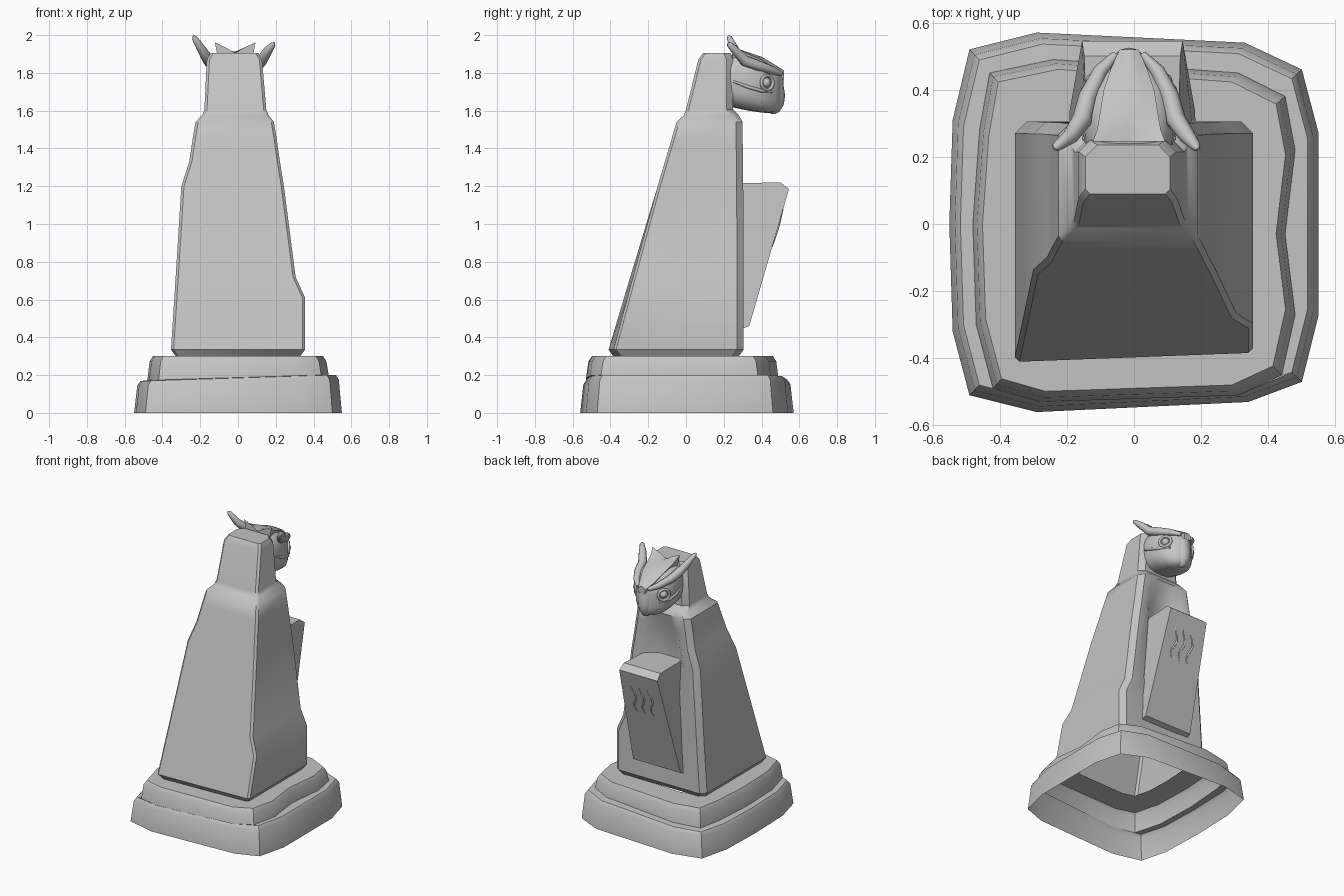
import bpy, bmesh, math
from mathutils import Vector

old = bpy.data.objects.get("Cube")
if old:
    bpy.data.objects.remove(old, do_unlink=True)

stone = bpy.data.materials.new("grey stone")
stone.use_nodes = True
stone.diffuse_color = (0.55, 0.55, 0.55, 1)
stone.node_tree.nodes["Principled BSDF"].inputs["Base Color"].default_value = stone.diffuse_color


def finish(obj, angle=35):
    obj.data.materials.clear()
    obj.data.materials.append(stone)
    bpy.ops.object.select_all(action="DESELECT")
    obj.select_set(True)
    bpy.context.view_layer.objects.active = obj
    bpy.ops.object.shade_smooth_by_angle(angle=math.radians(angle))
    return obj


def loft(name, rings, start=False, end=False, angle=35):
    """Skin a list of equal-length rings of points."""
    bm = bmesh.new()
    loops = [[bm.verts.new(p) for p in r] for r in rings]
    n = len(loops[0])
    for a, b in zip(loops, loops[1:]):
        for i in range(n):
            j = (i + 1) % n
            bm.faces.new((a[i], a[j], b[j], b[i]))
    if start:
        bm.faces.new(loops[0][::-1])
    if end:
        bm.faces.new(loops[-1])
    if start and end:
        bmesh.ops.recalc_face_normals(bm, faces=bm.faces)
    mesh = bpy.data.meshes.new(name)
    bm.to_mesh(mesh)
    bm.free()
    obj = bpy.data.objects.new(name, mesh)
    bpy.context.collection.objects.link(obj)
    return finish(obj, angle)


def tube(name, points, radii):
    """Round rod through points, with a radius at each."""
    curve = bpy.data.curves.new(name, "CURVE")
    curve.dimensions = "3D"
    curve.bevel_depth = 1
    curve.bevel_resolution = 2
    curve.use_fill_caps = True
    line = curve.splines.new("POLY")
    line.points.add(len(points) - 1)
    for p, co, r in zip(line.points, points, radii):
        p.co = (*co, 1)
        p.radius = r
    obj = bpy.data.objects.new(name, curve)
    bpy.context.collection.objects.link(obj)
    bpy.ops.object.select_all(action="DESELECT")
    obj.select_set(True)
    bpy.context.view_layer.objects.active = obj
    bpy.ops.object.convert(target="MESH")
    return finish(bpy.context.view_layer.objects.active, 50)


# Two-step plinth: hollow, open underneath
lower = [(-.55, 0), (-.54, -.32), (-.49, -.51), (-.29, -.56), (.34, -.53), (.5, -.47), (.55, -.27),
         (.55, 0), (.55, .27), (.5, .46), (.33, .54), (-.29, .57), (-.49, .52), (-.54, .31)]
upper = [(-.48, 0), (-.47, -.3), (-.42, -.49), (-.28, -.53), (.31, -.51), (.44, -.45), (.48, -.27),
         (.45, -.03), (.48, .22), (.45, .38), (.31, .45), (-.24, .49), (-.43, .45), (-.46, .28)]


def step(outline, scale, z, tilt=0.0):
    return [(x * scale, y * scale, z + tilt * x) for x, y in outline]


loft("plinth", [step(lower, 1, 0), step(lower, .97, .16, .03), step(lower, .94, .185, .03),
                step(upper, 1, .187, .03), step(upper, .975, .272), step(upper, .94, .3),
                step(upper, .6, .3)])

# Leaning body and narrow tower: z, right x, left x, front y, back y, recess depth
levels = [(.3, -.33, .33, -.385, .28, 0), (.335, -.355, .355, -.41, .305, 0),
          (.61, -.337, .355, -.328, .305, .01), (.72, -.33, .305, -.295, .305, .02),
          (1.2, -.3, .243, -.15, .303, .07), (1.33, -.258, .222, -.112, .302, .06),
          (1.45, -.24, .205, -.076, .3, .03), (1.54, -.225, .19, -.05, .3, 0),
          (1.575, -.19, .162, -.012, .28, 0), (1.605, -.178, .15, 0, .25, 0),
          (1.87, -.165, .127, .065, .25, 0), (1.905, -.145, .107, .09, .235, 0)]


def body_ring(z, xa, xb, front, back, recess):
    m, w, c, e = (xa + xb) / 2, xb - xa, .035, .014
    skew = .03 * max(0, 1.2 - z)
    flat = [(xa, front + e), (xa + e, front), (xb - e, front + skew), (xb, front + skew + e),
            (xb, back - c), (xb - c, back), (m + w * .3, back), (m + w * .15, back - recess),
            (m - w * .15, back - recess), (m - w * .3, back), (xa + c, back), (xa, back - c)]
    return [(x, y, z) for x, y in flat]


loft("body", [body_ring(*lv) for lv in levels], end=True)

# Sloping tablet on the back
tablet = [(.2, 1.215, .135), (.5, 1.22, .143), (.545, 1.185, .15), (.335, .46, .187), (.2, .41, .19)]
loft("tablet", [[(s * w - .005, y, z) for y, z, w in tablet] for s in (-1, 1)], True, True, 20)

# Three carved wavy marks on the tablet
for k in (-1, 0, 1):
    path = []
    for i in range(13):
        t = i / 12
        z = .88 + .2 * t
        y = .335 + (z - .46) * .21 / .725
        path.append((k * .065 + .015 * math.sin(t * math.tau * 1.25), y, z))
    tube("wavy_mark", path, [.002 + .005 * math.sin(math.pi * i / 12) for i in range(13)])

# Bird head: rounded sections running toward the beak
MID = -.015
sections = [(.21, .125, 1.63, 1.89), (.26, .135, 1.615, 1.9), (.33, .142, 1.6, 1.9), (.4, .13, 1.59, 1.87),
            (.44, .105, 1.587, 1.84), (.475, .07, 1.595, 1.82), (.5, .045, 1.62, 1.8)]


def power(v, e):
    return math.copysign(abs(v) ** e, v)


def head_ring(y, w, lo, hi):
    ring = []
    for i in range(20):
        a = math.tau * i / 20
        ring.append((MID + w * power(math.cos(a), .7), y,
                     (lo + hi) / 2 + (hi - lo) / 2 * power(math.sin(a), .7)))
    return ring


loft("head", [head_ring(*s) for s in sections], True, True, 60)

# Hooked beak
beak = [(1.815, .475, .03, .03), (1.79, .475, .045, .038), (1.73, .465, .055, .052),
        (1.68, .465, .055, .06), (1.63, .465, .045, .052), (1.595, .465, .025, .03), (1.582, .462, .008, .01)]
loft("beak", [[(MID + w * math.cos(i * math.tau / 16), y + d * math.sin(i * math.tau / 16), z)
               for i in range(16)] for z, y, w, d in beak], True, True, 60)

# Crown plate with raised rear corners: y, half width, middle z, edge z
crown = [(.52, .028, 1.812, 1.795), (.46, .055, 1.85, 1.83), (.4, .075, 1.885, 1.87),
         (.32, .088, 1.912, 1.905), (.28, .095, 1.912, 1.925), (.245, .108, 1.905, 1.962)]
loft("crown", [[(MID - w, y, e), (MID - w * .5, y, (m + e) / 2 + .003), (MID, y, m),
                (MID + w * .5, y, (m + e) / 2 + .003), (MID + w, y, e),
                (MID + w * .8, y, m - .05), (MID - w * .8, y, m - .05)]
               for y, w, m, e in crown], True, True, 45)

# Brow tufts, eyes and cheek ridges on both sides
for side, tag in ((1, "left"), (-1, "right")):
    def at(x, y, z):
        return (MID + side * x, y, z)

    reach = .2 if side > 0 else .215
    tip = 1.95 if side > 0 else 1.985
    tube(tag + "_brow_tuft",
         [at(.04, .505, 1.795), at(.085, .455, 1.815), at(.122, .38, 1.84), at(.14, .31, 1.865),
          at(.175, .26, 1.92), at(reach, .23, tip), at(reach + .006, .223, tip + .01)],
         [.012, .022, .028, .03, .024, .015, .005])

    out = Vector((side * .8, .6, 0))
    spot = Vector(at(.112, .43, 1.748))
    turn = out.to_track_quat("Z", "Y").to_euler()
    bpy.ops.mesh.primitive_torus_add(major_segments=20, minor_segments=8, major_radius=.038,
                                     minor_radius=.009, location=spot, rotation=turn)
    ring = bpy.context.object
    ring.name = tag + "_eye_ring"
    finish(ring, 60)
    bpy.ops.mesh.primitive_uv_sphere_add(segments=16, ring_count=8, radius=.026,
                                         location=spot - out * .01)
    eye = bpy.context.object
    eye.name = tag + "_eye"
    finish(eye, 60)

    tube(tag + "_cheek_ridge",
         [at(.133, .25, 1.755), at(.14, .33, 1.725), at(.128, .4, 1.705), at(.09, .455, 1.7)],
         [.006, .009, .009, .006])
